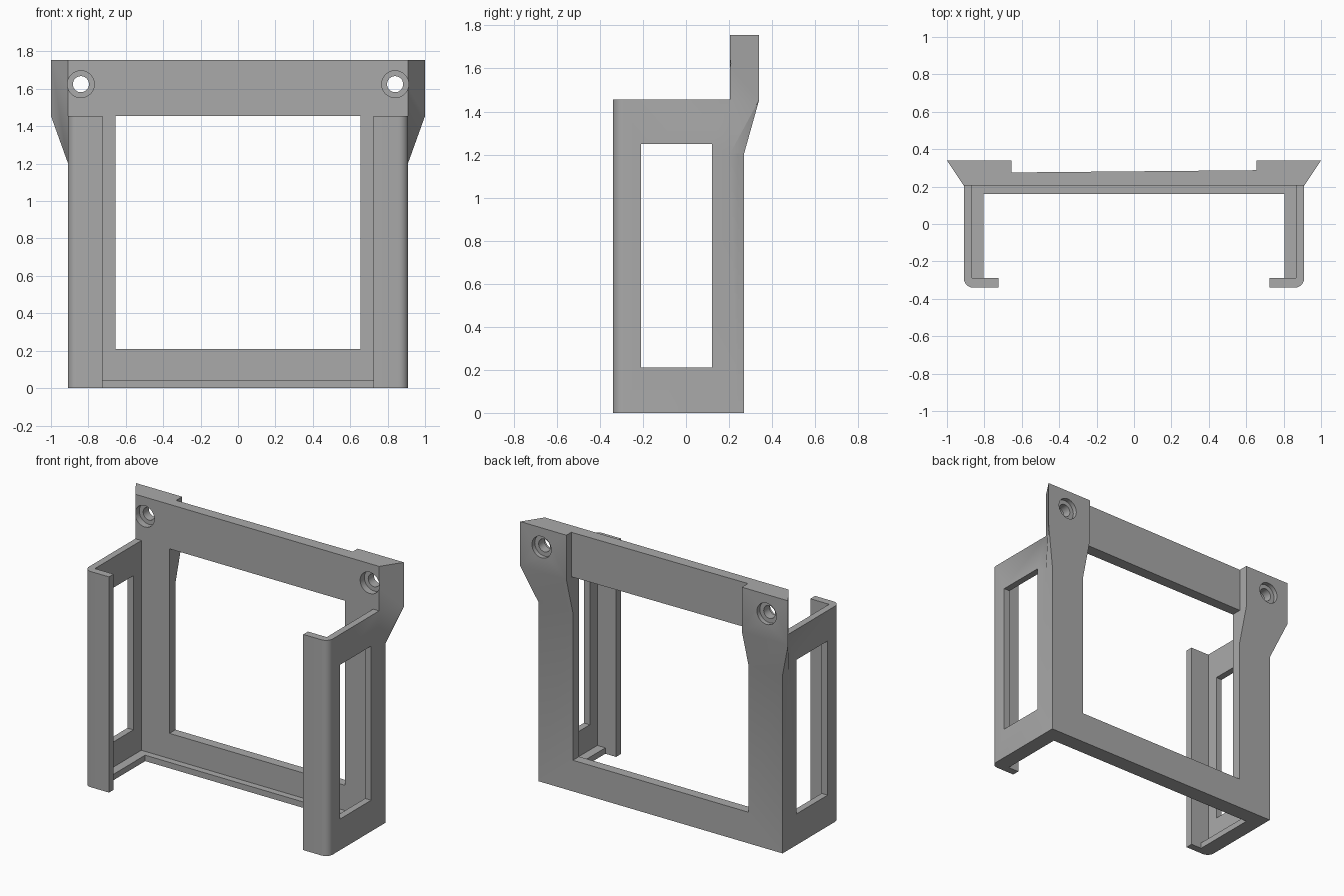
import bpy
import bmesh
from math import sin, cos, pi

if "Cube" in bpy.data.objects:
    bpy.data.objects.remove(bpy.data.objects["Cube"], do_unlink=True)

grey = bpy.data.materials.new("plain grey")
grey.use_nodes = True
grey.diffuse_color = (0.4, 0.4, 0.4, 1)
grey.node_tree.nodes["Principled BSDF"].inputs["Base Color"].default_value = (0.4, 0.4, 0.4, 1)


def finish(name, bm):
    bmesh.ops.recalc_face_normals(bm, faces=bm.faces)
    mesh = bpy.data.meshes.new(name)
    bm.to_mesh(mesh)
    bm.free()
    mesh.materials.append(grey)
    obj = bpy.data.objects.new(name, mesh)
    bpy.context.collection.objects.link(obj)
    return obj


def prism(name, outline, z0, z1):
    """Extrude an xy outline from z0 up to z1."""
    bm = bmesh.new()
    face = bm.faces.new([bm.verts.new((x, y, z0)) for x, y in outline])
    top = bmesh.ops.extrude_face_region(bm, geom=[face])["geom"]
    verts = [v for v in top if isinstance(v, bmesh.types.BMVert)]
    bmesh.ops.translate(bm, verts=verts, vec=(0, 0, z1 - z0))
    return finish(name, bm)


def box(name, x0, x1, y0, y1, z0, z1):
    return prism(name, [(x0, y0), (x1, y0), (x1, y1), (x0, y1)], z0, z1)


def hull(name, points):
    bm = bmesh.new()
    for p in points:
        bm.verts.new(p)
    bmesh.ops.convex_hull(bm, input=bm.verts)
    bmesh.ops.dissolve_limit(bm, angle_limit=0.01, verts=bm.verts, edges=bm.edges)
    return finish(name, bm)


def bore(x, z, radius, y0, y1, sides=32):
    """Cylinder along y used for the screw holes."""
    ring = [(x + radius * cos(2 * pi * i / sides), z + radius * sin(2 * pi * i / sides))
            for i in range(sides)]
    return hull("bore_cutter", [(a, y, b) for y in (y0, y1) for a, b in ring])


def combine(target, other, operation):
    other.hide_render = True
    mod = target.modifiers.new(operation, "BOOLEAN")
    mod.operation = operation
    mod.solver = "EXACT"
    mod.object = other
    bpy.ops.object.select_all(action="DESELECT")
    bpy.context.view_layer.objects.active = target
    target.select_set(True)
    bpy.ops.object.modifier_apply(modifier=mod.name)
    bpy.data.objects.remove(other, do_unlink=True)


W, FRONT, BACK, TOP, RIM = 0.91, 0.205, 0.27, 1.755, 1.455
LIP_Y, INNER, R = -0.34, 0.655, 0.05

# Back frame with its large window and slightly tapered top bar
frame = box("bracket_frame", -W, W, FRONT, BACK, 0, TOP)
combine(frame, box("window_cutter", -INNER, INNER, 0, 0.5, 0.21, RIM), "DIFFERENCE")
bar = prism("top_bar", [(-0.7, 0.22), (0.7, 0.22), (0.7, 0.288), (-0.7, 0.275)], RIM, TOP)
combine(frame, bar, "UNION")

# Floor ledge along the back
combine(frame, box("back_ledge", -0.88, 0.88, 0.16, 0.23, 0, 0.04), "UNION")

for s in (1, -1):
    # Side wall with a rounded corner and front lip
    corner = [(W - R + R * sin(a), LIP_Y + R - R * cos(a))
              for a in (i * pi / 12 for i in range(7))]
    outline = [(0.725, LIP_Y)] + corner + [(W, 0.24), (0.865, 0.24),
                                          (0.865, -0.29), (0.725, -0.29)]
    clip = prism("side_clip", [(s * x, y) for x, y in outline], 0, RIM)
    xs = sorted((s * 0.8, s * 1.0))
    combine(clip, box("side_window_cutter", *xs, -0.21, 0.12, 0.21, 1.25), "DIFFERENCE")
    combine(frame, clip, "UNION")

    # Floor ledge along the side
    xs = sorted((s * 0.805, s * 0.89))
    combine(frame, box("side_ledge", *xs, -0.31, 0.23, 0, 0.04), "UNION")

    # Flared mounting ear that tapers back into the upright
    upper = [(INNER, FRONT), (W, FRONT), (1.0, 0.34), (INNER, 0.34)]
    lower = [(INNER, FRONT), (W, FRONT), (W, BACK), (INNER, BACK)]
    points = [(s * x, y, z) for z in (RIM, TOP) for x, y in upper]
    points += [(s * x, y, 1.205) for x, y in lower]
    combine(frame, hull("mounting_ear", points), "UNION")

    # Screw hole, counterbored on both faces
    for radius, y0, y1 in ((0.043, 0.1, 0.5), (0.072, 0.1, 0.25), (0.072, 0.31, 0.5)):
        combine(frame, bore(s * 0.84, 1.625, radius, y0, y1), "DIFFERENCE")

# Clean up and keep edges crisp
frame.name = "wall_bracket"
frame.data.materials.clear()
frame.data.materials.append(grey)
for poly in frame.data.polygons:
    poly.material_index = 0
bpy.ops.object.select_all(action="DESELECT")
frame.select_set(True)
bpy.context.view_layer.objects.active = frame
bpy.ops.object.shade_smooth_by_angle(angle=0.6)
